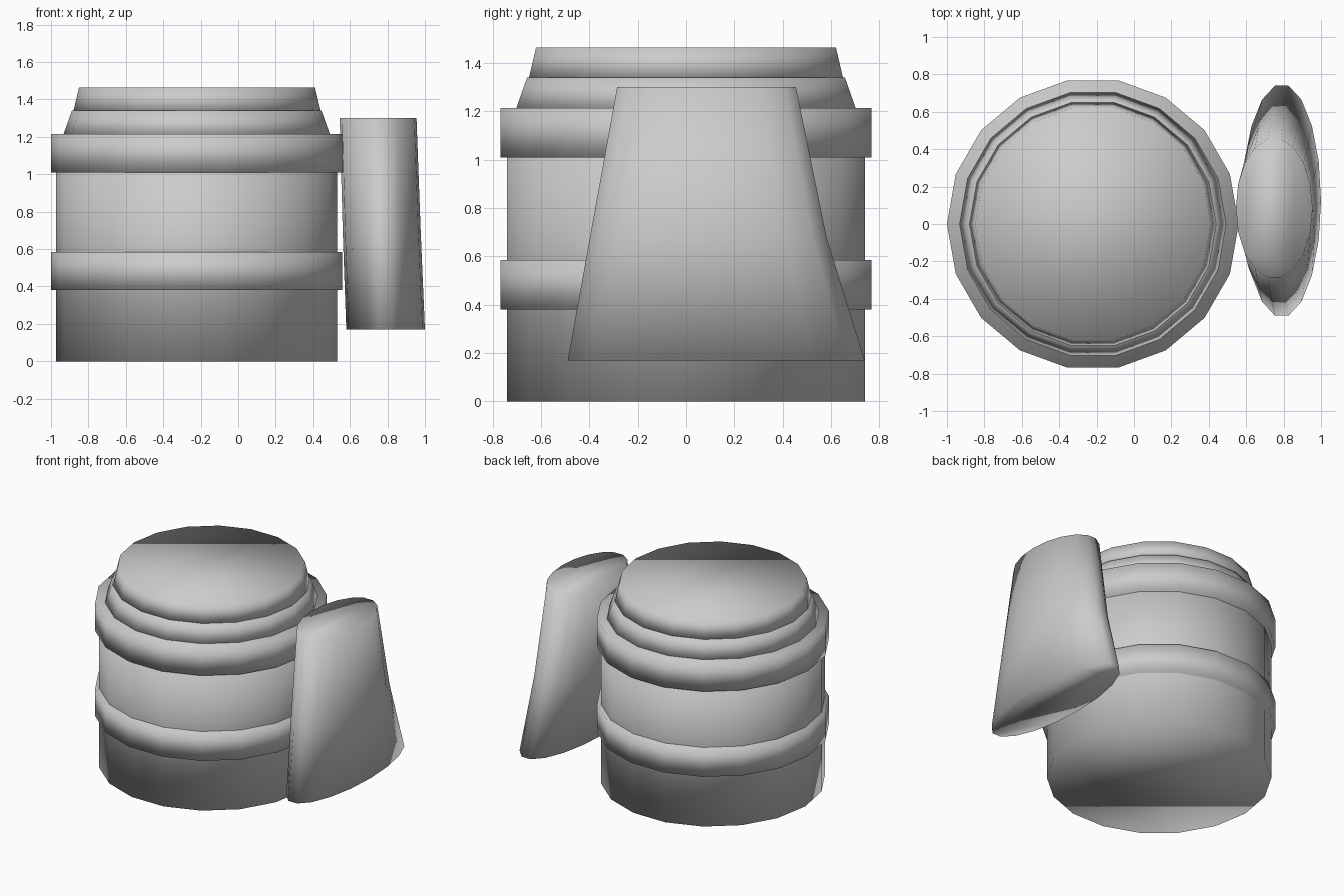
import bpy
import bmesh
from math import cos, sin, tau

cube = bpy.data.objects.get("Cube")
if cube:
    bpy.data.objects.remove(cube, do_unlink=True)

SIDES = 18
AXIS = -0.22  # x of the barrel's centre line

grey = bpy.data.materials.new("plain grey")
grey.use_nodes = True
GREY = (0.6, 0.6, 0.6, 1.0)
grey.diffuse_color = GREY
grey.node_tree.nodes["Principled BSDF"].inputs["Base Color"].default_value = GREY


def loft(name, rings):
    """Capped smooth solid through elliptical rings (x, y, z, radius_x, radius_y)."""
    bm = bmesh.new()
    loops = []
    for x, y, z, rx, ry in rings:
        loops.append([bm.verts.new((x + rx * cos(tau * i / SIDES),
                                    y + ry * sin(tau * i / SIDES), z))
                      for i in range(SIDES)])
    for low, high in zip(loops, loops[1:]):
        for i in range(SIDES):
            j = (i + 1) % SIDES
            bm.faces.new((low[i], low[j], high[j], high[i]))
    bm.faces.new(list(reversed(loops[0])))
    bm.faces.new(loops[-1])
    for face in bm.faces:
        face.smooth = True
    mesh = bpy.data.meshes.new(name)
    bm.to_mesh(mesh)
    bm.free()
    mesh.materials.append(grey)
    obj = bpy.data.objects.new(name, mesh)
    bpy.context.collection.objects.link(obj)
    return obj


def drum(name, z0, r0, z1, r1):
    """Round section of the barrel, possibly tapered."""
    return loft(name, [(AXIS, 0, z0, r0, r0), (AXIS, 0, z1, r1, r1)])


# Barrel body with two raised hoops
drum("body", 0.0, 0.753, 1.2, 0.753)
for name, z in (("lower_hoop", 0.38), ("upper_hoop", 1.01)):
    drum(name, z, 0.78, z + 0.205, 0.78)

# Sloping shoulder and the lid on top of it
drum("shoulder", 1.2, 0.718, 1.34, 0.668)
drum("lid", 1.33, 0.662, 1.465, 0.63)

# Solid flattened handle, flaring towards its foot
loft("handle", [
    (0.79, 0.125, 0.17, 0.21, 0.624),
    (0.77, 0.092, 0.68, 0.208, 0.497),
    (0.75, 0.085, 1.30, 0.205, 0.376),
])
